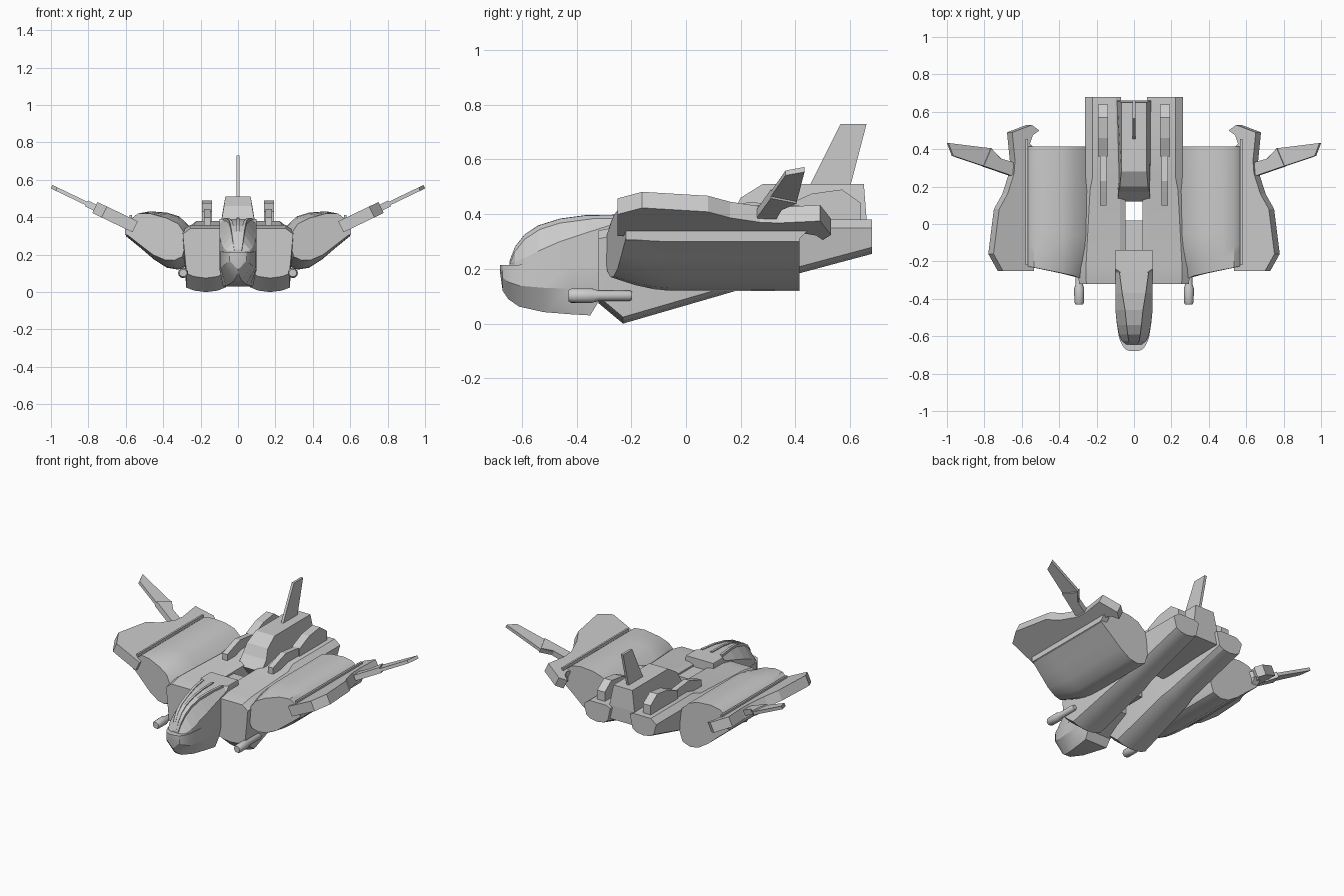
import bpy, bmesh, math
from mathutils import Vector

if "Cube" in bpy.data.objects:
    bpy.data.objects.remove(bpy.data.objects["Cube"])


def loft(name, rings, mirror=False, smooth=None):
    """Skin a list of equal-length point rings and cap both ends."""
    bm = bmesh.new()
    vs = [[bm.verts.new(p) for p in r] for r in rings]
    n = len(rings[0])
    for a, b in zip(vs, vs[1:]):
        for i in range(n):
            j = (i + 1) % n
            bm.faces.new((a[i], a[j], b[j], b[i]))
    bm.faces.new(vs[0])
    bm.faces.new(vs[-1])
    bmesh.ops.remove_doubles(bm, verts=bm.verts, dist=1e-5)
    bmesh.ops.recalc_face_normals(bm, faces=bm.faces)
    me = bpy.data.meshes.new(name)
    bm.to_mesh(me)
    bm.free()
    ob = bpy.data.objects.new(name, me)
    bpy.context.collection.objects.link(ob)
    if mirror:
        m = ob.modifiers.new("mirror", 'MIRROR')
        m.use_mirror_merge = False
    if smooth:
        bpy.ops.object.select_all(action='DESELECT')
        ob.select_set(True)
        bpy.context.view_layer.objects.active = ob
        bpy.ops.object.shade_smooth_by_angle(angle=math.radians(smooth))
    return ob


def side_prism(name, prof, x0, x1, mirror=False):
    """Extrude a (y, z) profile across x."""
    return loft(name, [[(x, y, z) for y, z in prof] for x in (x0, x1)], mirror)


def box(name, x, y, z, mirror=False):
    return side_prism(name, [(y[0], z[0]), (y[1], z[0]), (y[1], z[1]), (y[0], z[1])], *x, mirror)


def tilted_plate(name, plan, thick):
    """Plate from an (x, y) plan, lying in the upswept wing plane."""
    a = math.atan(0.48)
    n = Vector((-math.sin(a), 0, math.cos(a))) * thick / 2
    mid = [Vector((x, y, 0.565 - 0.48 * (1 - x))) for x, y in plan]
    return loft(name, [[p - n for p in mid], [p + n for p in mid]], True)


# Lower nose hull: y, half width, keel half width, bottom, top
hull = [(-.68, .022, .0, .19, .215), (-.67, .046, .0, .12, .215), (-.65, .062, .005, .09, .215),
        (-.61, .08, .02, .062, .215), (-.52, .094, .045, .042, .22), (-.42, .1, .065, .034, .22),
        (-.35, .1, .08, .03, .22), (-.32, .1, .085, .08, .22), (-.14, .1, .085, .16, .22)]
loft("nose_hull", [[(-w, y, t), (-w, y, (b + t) / 2), (-k, y, b), (k, y, b),
                    (w, y, (b + t) / 2), (w, y, t)] for y, w, k, b, t in hull], smooth=25)

# Upper nose: y, half width, shoulder height, top half width, top
canopy = [(-.645, .04, .218, .012, .222), (-.625, .065, .225, .02, .275), (-.59, .08, .24, .026, .32),
          (-.54, .09, .265, .032, .353), (-.46, .1, .30, .04, .378), (-.37, .1, .33, .055, .39),
          (-.26, .1, .365, .07, .392), (-.24, .1, .385, .098, .392), (-.14, .1, .385, .098, .392)]
loft("cockpit", [[(-w, y, .2), (-w, y, s), (-k, y, t), (k, y, t), (w, y, s), (w, y, .2)]
                 for y, w, s, k, t in canopy])


# Canopy frame: centre rib and two side rails following the roof
def rail(name, fx, half, rise, mirror):
    rings = []
    for y, w, s, k, t in canopy[:7]:
        x = fx * k
        rings.append([(x - half, y, t - .03), (x + half, y, t - .03),
                      (x + half, y, t + rise), (x - half, y, t + rise)])
    loft(name, rings, mirror)


rail("canopy_center_rib", 0, .007, .006, False)
rail("canopy_side_rail", 1.0, .008, .005, True)

# Twin hull pods: y, inner x, outer x, bottom, top
pods = [(-.32, .05, .295, .075, .34), (-.23, .045, .297, .0, .358), (.18, .045, .275, .119, .36),
        (.25, .055, .262, .14, .38), (.68, .07, .262, .255, .38)]
rings = []
for y, i, o, b, t in pods:
    w = o - i
    rings.append([(i, y, t - .012), (i + .03, y, t), (o - .04, y, t), (o, y, t - .03),
                  (o - .02, y, b + .024), (o - .25 * w, y, b + .008), (o - .5 * w, y, b),
                  (i + .25 * w, y, b + .008), (i + .02, y, b + .026)])
loft("hull_pod", rings, True, 20)
box("pod_connector", (-.045, .045), (-.2, .02), (.2, .335))

# Tail spine with narrower roof, and the vertical fin
spine = [(.12, .34, .085), (.17, .40, .085), (.2, .46, .075), (.28, .51, .068),
         (.65, .51, .068), (.66, .38, .09), (.66, .29, .09), (.2, .25, .09)]
loft("tail_spine", [[(s * w, y, z) for y, z, w in spine] for s in (-1, 1)])
side_prism("tail_fin", [(.45, .5), (.565, .73), (.66, .73), (.60, .5)], -.008, .008)

# Dorsal pieces on the pods
side_prism("dorsal_front", [(.1, .34), (.1, .40), (.17, .425), (.23, .445), (.37, .43), (.37, .36)],
           .147, .183, True)
side_prism("dorsal_rear", [(.36, .37), (.36, .43), (.46, .475), (.57, .49), (.64, .44), (.64, .36)],
           .138, .193, True)

# Wing nacelles: the full section shrinks towards the front
full = [(.245, .2), (.265, .14), (.32, .12), (.38, .13), (.45, .175), (.52, .235), (.6, .3), (.6, .34),
        (.58, .385), (.535, .42), (.47, .432), (.38, .425), (.315, .405), (.25, .345)]
tip = [(.29, .22), (.298, .19), (.34, .17), (.39, .172), (.455, .2), (.52, .25), (.6, .312), (.6, .345),
       (.578, .385), (.535, .42), (.47, .42), (.38, .395), (.32, .365), (.29, .32)]
rings = []
for y, f, sh in [(.415, 0, 0), (-.06, 0, 0), (-.12, .12, .02), (-.19, .42, .08), (-.25, .8, .15), (-.282, 1, .2)]:
    rings.append([(a + (c - a) * f, y + sh * (a - .29), b + (d - b) * f)
                  for (a, b), (c, d) in zip(full, tip)])
loft("wing_nacelle", rings, True, 30)
box("nacelle_lip", (.568, .58), (-.22, .455), (.35, .412), True)
side_prism("nacelle_side_strip", [(-.22, .305), (.41, .305), (.45, .345), (-.22, .345)], .56, .603, True)

# Outer wing plates and upswept winglets
tilted_plate("wing_plate", [(.55, -.25), (.715, -.25), (.765, -.16), (.735, .08), (.69, .16), (.655, .27),
                            (.65, .34), (.665, .49), (.56, .53), (.52, .50), (.555, .475), (.57, .43),
                            (.55, .41)], .065)
tilted_plate("winglet_root", [(.60, .27), (.665, .26), (.81, .31), (.77, .405), (.72, .35), (.6, .315)], .035)
tilted_plate("winglet", [(.64, .262), (.665, .262), (.97, .364), (.996, .433), (.77, .405), (.715, .35),
                         (.64, .315)], .02)

# Side cannons turned around the y axis
turn = [(-.43, .02), (-.42, .026), (-.345, .027), (-.32, .019), (-.205, .019), (-.197, .014)]
loft("side_cannon", [[(.293 + r * math.cos(k * math.pi / 8), y, .102 + r * math.sin(k * math.pi / 8))
                      for k in range(16)] for y, r in turn], True, 35)
